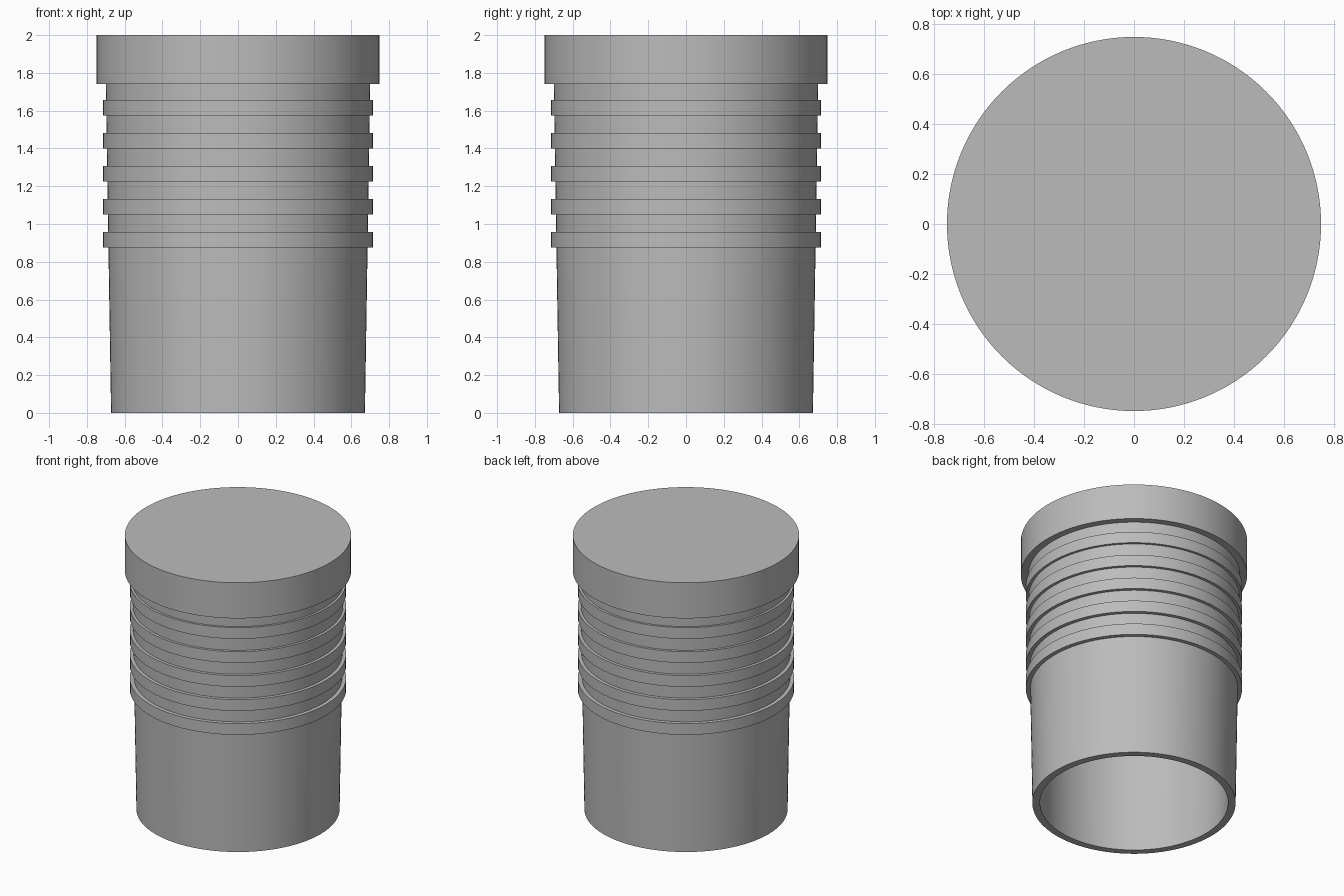
import bpy, bmesh, math

cube = bpy.data.objects.get("Cube")
if cube:
    bpy.data.objects.remove(cube, do_unlink=True)

HEIGHT = 2.0
RIM_Z = 1.74          # underside of the thick rim
RIM_RADIUS = 0.748
RIDGE_RADIUS = 0.715
WALL = 0.05
SEGMENTS = 128


def body_radius(z):
    """Outer radius of the gently tapered wall."""
    return 0.672 + 0.028 * z / RIM_Z


def flat_material(name, colour):
    mat = bpy.data.materials.new(name)
    mat.use_nodes = True
    mat.diffuse_color = colour
    mat.node_tree.nodes["Principled BSDF"].inputs["Base Color"].default_value = colour
    return mat


def lathe(name, profile, mat):
    """Revolve an (r, z) profile that starts and ends on the axis."""
    bm = bmesh.new()
    verts = [bm.verts.new((r, 0, z)) for r, z in profile]
    edges = [bm.edges.new(pair) for pair in zip(verts, verts[1:])]
    bmesh.ops.spin(bm, geom=verts + edges, cent=(0, 0, 0), axis=(0, 0, 1),
                   angle=math.tau, steps=SEGMENTS, use_duplicate=False)
    bmesh.ops.remove_doubles(bm, verts=bm.verts, dist=0.0001)
    bmesh.ops.recalc_face_normals(bm, faces=bm.faces)
    mesh = bpy.data.meshes.new(name)
    bm.to_mesh(mesh)
    bm.free()
    mesh.materials.append(mat)
    obj = bpy.data.objects.new(name, mesh)
    bpy.context.collection.objects.link(obj)
    bpy.ops.object.select_all(action="DESELECT")
    obj.select_set(True)
    bpy.context.view_layer.objects.active = obj
    bpy.ops.object.shade_smooth_by_angle(angle=math.radians(30))
    return obj


grey = flat_material("plain_grey", (0.5, 0.5, 0.5, 1))

# Hollow inside, open at the bottom
ceiling = HEIGHT - WALL
profile = [(0, ceiling), (body_radius(ceiling) - WALL, ceiling),
           (body_radius(0) - WALL, 0), (body_radius(0), 0)]

# Five raised grip ridges up the outer wall
for i in range(5):
    low = 0.875 + 0.175 * i
    high = low + 0.082
    profile += [(body_radius(low), low), (RIDGE_RADIUS, low),
                (RIDGE_RADIUS, high), (body_radius(high), high)]

# Thick rim and closed top
profile += [(body_radius(RIM_Z), RIM_Z), (RIM_RADIUS, RIM_Z),
            (RIM_RADIUS, HEIGHT), (0, HEIGHT)]

lathe("ribbed_cup", profile, grey)
